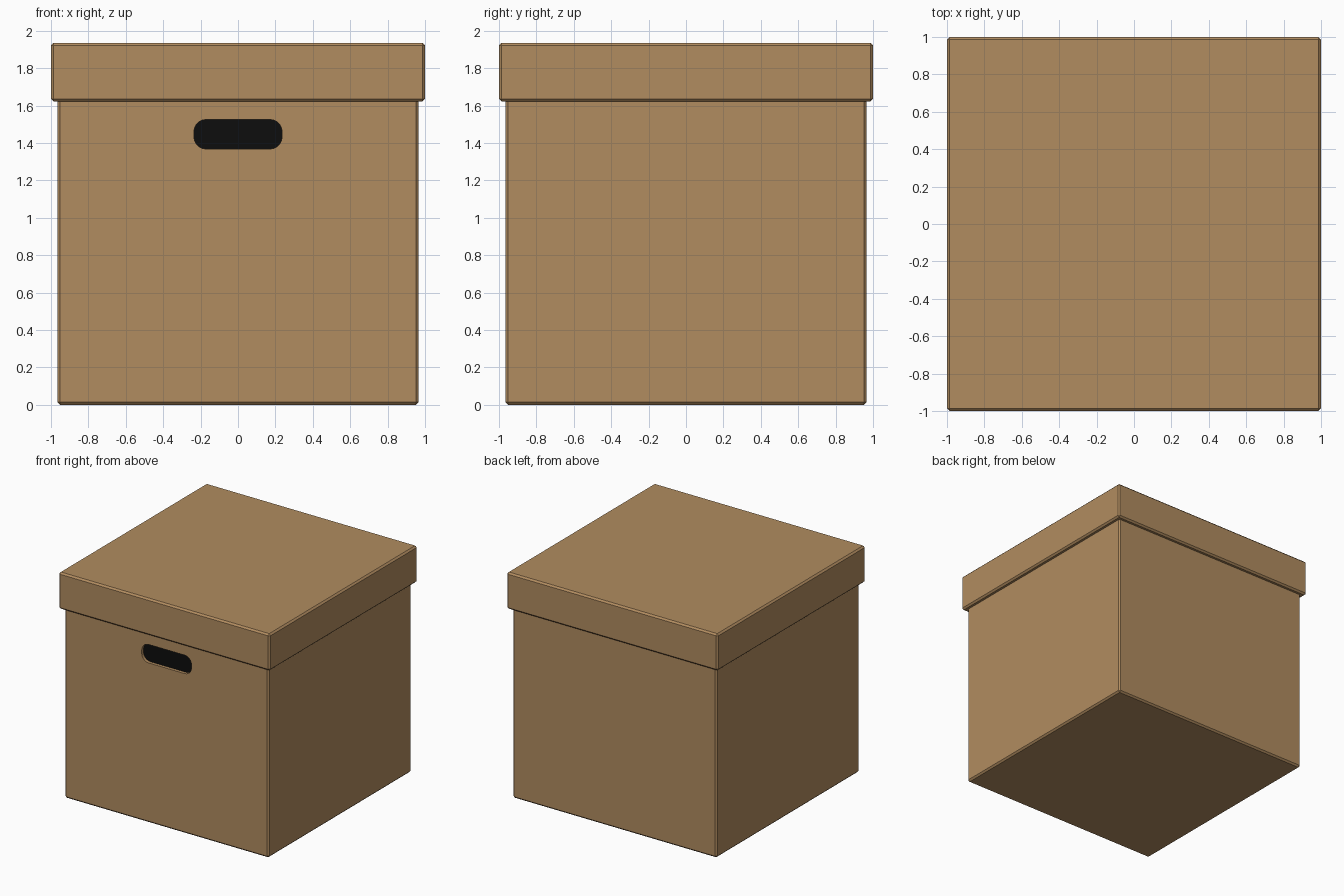
import bpy, bmesh, math

if "Cube" in bpy.data.objects:
    bpy.data.objects.remove(bpy.data.objects["Cube"])


def material(name, rgb):
    m = bpy.data.materials.new(name)
    m.diffuse_color = (*rgb, 1)
    m.use_nodes = True
    m.node_tree.nodes["Principled BSDF"].inputs["Base Color"].default_value = m.diffuse_color
    return m


card = material("cardboard_brown", (0.44, 0.262, 0.116))
black = material("hole_black", (0.004, 0.004, 0.004))


def make_object(name, bm, mat):
    bmesh.ops.recalc_face_normals(bm, faces=bm.faces)
    me = bpy.data.meshes.new(name)
    bm.to_mesh(me)
    bm.free()
    me.materials.append(mat)
    ob = bpy.data.objects.new(name, me)
    bpy.context.collection.objects.link(ob)
    return ob


def chamfered_box(name, half, z0, z1, chamfer=0.014):
    bm = bmesh.new()
    bmesh.ops.create_cube(bm, size=1)
    for v in bm.verts:
        v.co = (v.co.x * 2 * half, v.co.y * 2 * half, z0 + (v.co.z + 0.5) * (z1 - z0))
    bmesh.ops.bevel(bm, geom=bm.edges[:], offset=chamfer, segments=1,
                    profile=0.5, affect='EDGES')
    return make_object(name, bm, card)


def rounded_slot(name, y0, y1, mat, w=0.236, h=0.079, r=0.066, zc=1.447, steps=5):
    # rounded rectangle in the front plane, extruded along y
    bm = bmesh.new()
    verts = []
    for q, (sx, sz) in enumerate([(1, 1), (-1, 1), (-1, -1), (1, -1)]):
        for i in range(steps + 1):
            a = math.pi / 2 * (q + i / steps)
            verts.append(bm.verts.new((sx * (w - r) + r * math.cos(a), y0,
                                       zc + sz * (h - r) + r * math.sin(a))))
    face = bm.faces.new(verts)
    new = bmesh.ops.extrude_face_region(bm, geom=[face])["geom"]
    for v in new:
        if isinstance(v, bmesh.types.BMVert):
            v.co.y = y1
    return make_object(name, bm, mat)


HALF = 0.966

# Box and overhanging lid
body = chamfered_box("box_body", HALF, 0.0, 1.80)
lid = chamfered_box("box_lid", 1.0, 1.622, 1.936)

# Hand hole cut into the front wall
cutter = rounded_slot("handle_cutter", -HALF - 0.1, -HALF + 0.03, card)
cutter.hide_render = True
cutter.hide_viewport = False
cutter.display_type = 'WIRE'
cut = body.modifiers.new("hand_hole", 'BOOLEAN')
cut.operation = 'DIFFERENCE'
cut.solver = 'EXACT'
cut.object = cutter

# Dark interior seen through the hole
rounded_slot("handle_hole_dark", -HALF + 0.026, -HALF + 0.034, black)
